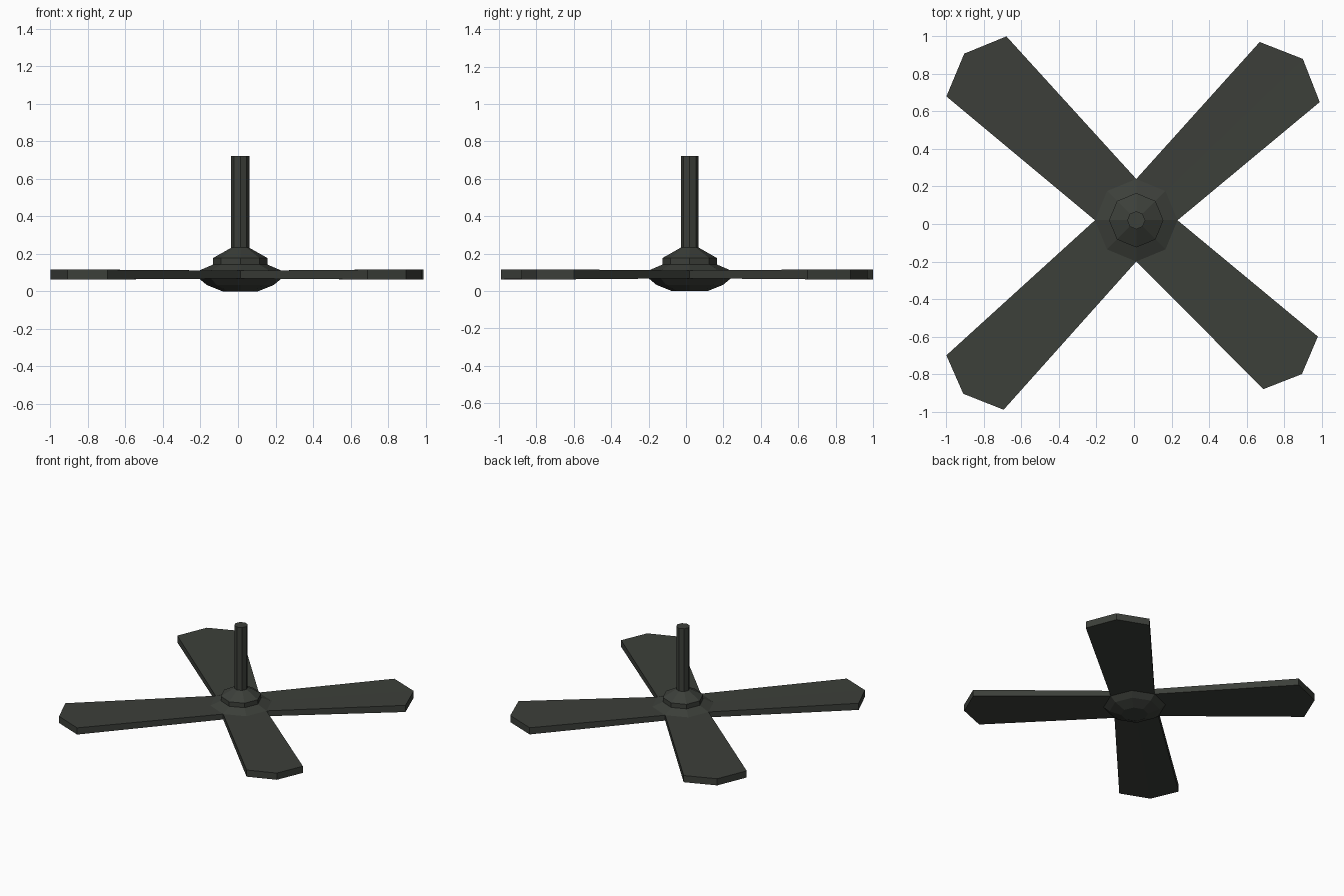
import bpy, bmesh, math

if "Cube" in bpy.data.objects:
    bpy.data.objects.remove(bpy.data.objects["Cube"])

CX, CY = 0.012, 0.02      # hub axis
SIDES = 8
RIM, RIM_LOW, RIM_HIGH = 0.22, 0.068, 0.11

mat = bpy.data.materials.new("dark_metal")
mat.diffuse_color = (0.045, 0.05, 0.042, 1)
mat.use_nodes = True
mat.node_tree.nodes["Principled BSDF"].inputs["Base Color"].default_value = mat.diffuse_color


def finish(name, bm):
    bmesh.ops.remove_doubles(bm, verts=bm.verts, dist=1e-5)
    mesh = bpy.data.meshes.new(name)
    bm.to_mesh(mesh)
    bm.free()
    mesh.materials.append(mat)
    obj = bpy.data.objects.new(name, mesh)
    bpy.context.collection.objects.link(obj)
    return obj


def ring_point(r, i):
    a = math.tau * i / SIDES
    return CX + r * math.cos(a), CY + r * math.sin(a)


def lathe(name, profile, cap_bottom=False, cap_top=False):
    """Eight-sided turned part from (radius, z) pairs, bottom to top."""
    bm = bmesh.new()
    rings = [[bm.verts.new((*ring_point(r, i), z)) for i in range(SIDES)]
             for r, z in profile]
    for a, b in zip(rings, rings[1:]):
        for i in range(SIDES):
            j = (i + 1) % SIDES
            bm.faces.new((a[i], a[j], b[j], b[i]))
    if cap_bottom:
        bm.faces.new(rings[0][::-1])
    if cap_top:
        bm.faces.new(rings[-1])
    return finish(name, bm)


def blade(name, k, tip):
    """Blade growing from two rim sides of the hub; tip is three xy corners."""
    root = [ring_point(RIM, (2 * k + n) % SIDES) for n in range(3)]
    bm = bmesh.new()

    def layer(z_root, z_tip):
        return ([bm.verts.new((*p, z_root)) for p in root],
                [bm.verts.new((*p, z_tip)) for p in tip])

    r0, t0 = layer(RIM_LOW, 0.063)
    r1, t1 = layer(RIM_HIGH, 0.115)
    for i in range(2):
        bm.faces.new((r1[i], t1[i], t1[i + 1], r1[i + 1]))   # top
        bm.faces.new((r0[i + 1], t0[i + 1], t0[i], r0[i]))   # underside
        bm.faces.new((t0[i], t0[i + 1], t1[i + 1], t1[i]))   # tip
    bm.faces.new((r0[0], t0[0], t1[0], r1[0]))               # edges
    bm.faces.new((t0[2], r0[2], r1[2], t1[2]))
    return finish(name, bm)


# Hub halves above and below the blades, and the hanging rod
lathe("hub_bowl", [(0.095, 0.0), (0.178, 0.033), (RIM, RIM_LOW)], cap_bottom=True)
lathe("hub_cap", [(RIM, RIM_HIGH), (0.145, 0.142), (0.145, 0.177), (0.048, 0.232)])
lathe("rod", [(0.048, 0.232), (0.048, 0.722)], cap_top=True)

# Four blades, anticlockwise from +x +y
tips = [
    [(0.99, 0.65), (0.90, 0.88), (0.67, 0.97)],
    [(-0.68, 1.0), (-0.905, 0.908), (-1.0, 0.68)],
    [(-1.0, -0.70), (-0.91, -0.905), (-0.695, -0.99)],
    [(0.69, -0.88), (0.895, -0.80), (0.98, -0.60)],
]
for k, tip in enumerate(tips):
    blade(f"blade_{k + 1}", k, tip)
